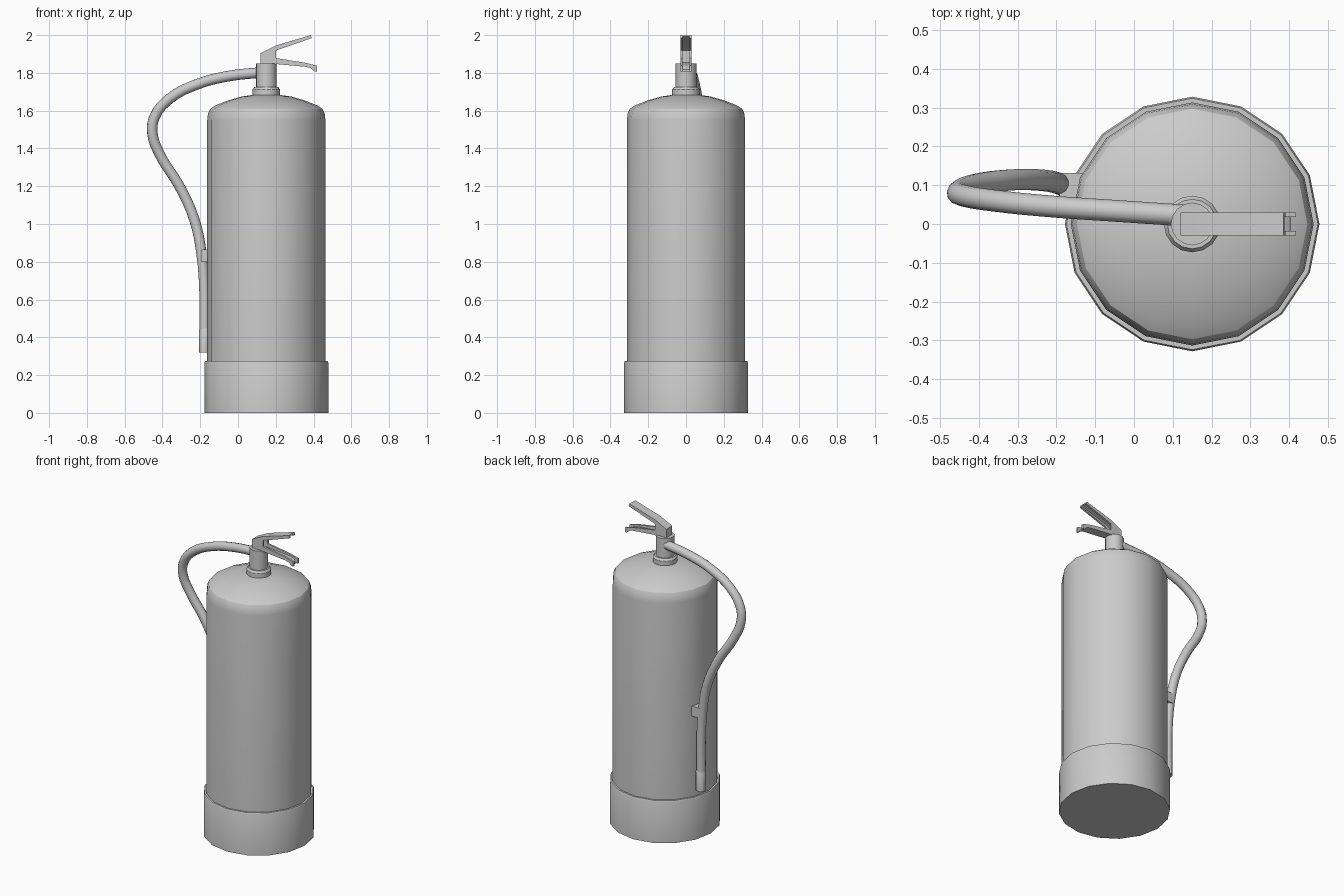
import bpy, bmesh, math

if "Cube" in bpy.data.objects:
    bpy.data.objects.remove(bpy.data.objects["Cube"])

CX = 0.15  # axis of the cylinder body


def finish(name, bm, angle=30):
    bmesh.ops.recalc_face_normals(bm, faces=bm.faces)
    me = bpy.data.meshes.new(name)
    bm.to_mesh(me)
    bm.free()
    ob = bpy.data.objects.new(name, me)
    bpy.context.collection.objects.link(ob)
    bpy.ops.object.select_all(action='DESELECT')
    ob.select_set(True)
    bpy.context.view_layer.objects.active = ob
    bpy.ops.object.shade_smooth_by_angle(angle=math.radians(angle))
    return ob


def lathe(name, profile, sides=16, centre=(CX, 0)):
    """Turn an (r, z) profile round a vertical axis, capped at both ends."""
    bm = bmesh.new()
    rings = []
    for r, z in profile:
        rings.append([bm.verts.new((centre[0] + r * math.cos(2 * math.pi * i / sides),
                                    centre[1] + r * math.sin(2 * math.pi * i / sides), z))
                      for i in range(sides)])
    for a, b in zip(rings, rings[1:]):
        for i in range(sides):
            j = (i + 1) % sides
            bm.faces.new((a[i], a[j], b[j], b[i]))
    bm.faces.new(rings[0][::-1])
    bm.faces.new(rings[-1])
    return finish(name, bm)


def add_slab(bm, outline, y0, y1):
    """Extrude an (x, z) outline from y0 to y1."""
    a = [bm.verts.new((x, y0, z)) for x, z in outline]
    b = [bm.verts.new((x, y1, z)) for x, z in outline]
    bm.faces.new(a)
    bm.faces.new(b[::-1])
    for i in range(len(a)):
        j = (i + 1) % len(a)
        bm.faces.new((a[i], b[i], b[j], a[j]))


def channel(name, side, web, half=0.03, wall=0.012):
    """Folded lever: two side walls joined by a thin web."""
    bm = bmesh.new()
    add_slab(bm, side, -half, -half + wall)
    add_slab(bm, side, half - wall, half)
    add_slab(bm, web, -half + wall, half - wall)
    return finish(name, bm)


# Tank, base skirt and valve
lathe("tank", [(0.313, 0.2), (0.313, 1.55), (0.309, 1.585), (0.297, 1.61),
               (0.27, 1.628), (0.2, 1.655), (0.13, 1.675), (0.06, 1.685)])
lathe("base_skirt", [(0.328, 0), (0.328, 0.265), (0.324, 0.275), (0.31, 0.275)])
lathe("neck_collar", [(0.073, 1.67), (0.073, 1.712), (0.064, 1.725), (0.05, 1.725)])
lathe("valve_stem", [(0.055, 1.7), (0.055, 1.85)])

# Upper lever: channel open downwards
channel("upper_lever",
        [(0.12, 1.845), (0.12, 1.905), (0.198, 1.944), (0.385, 2.0),
         (0.391, 1.984), (0.2, 1.918), (0.2, 1.845)],
        [(0.12, 1.845), (0.12, 1.905), (0.198, 1.944), (0.385, 2.0),
         (0.388, 1.992), (0.2, 1.934), (0.17, 1.918), (0.17, 1.845)])

# Lower handle: channel open upwards with a hooked tip
channel("lower_handle",
        [(0.19, 1.848), (0.19, 1.88), (0.36, 1.853), (0.417, 1.838), (0.417, 1.808),
         (0.405, 1.808), (0.385, 1.826), (0.36, 1.832)],
        [(0.19, 1.848), (0.19, 1.858), (0.36, 1.842), (0.385, 1.836), (0.405, 1.818),
         (0.405, 1.808), (0.385, 1.826), (0.36, 1.832)])

# Hose swept along a smooth path
path = [(0.13, 0.022, 1.803), (-0.05, 0.034, 1.783), (-0.21, 0.045, 1.742),
        (-0.36, 0.06, 1.665), (-0.44, 0.073, 1.57), (-0.453, 0.083, 1.48),
        (-0.415, 0.1, 1.37), (-0.31, 0.114, 1.2), (-0.23, 0.112, 1.02),
        (-0.193, 0.104, 0.84), (-0.177, 0.098, 0.62), (-0.177, 0.097, 0.44)]
cu = bpy.data.curves.new("hose", 'CURVE')
cu.dimensions = '3D'
cu.bevel_depth = 0.028
cu.bevel_resolution = 4
cu.resolution_u = 4
cu.use_fill_caps = True
sp = cu.splines.new('BEZIER')
sp.bezier_points.add(len(path) - 1)
for p, co in zip(sp.bezier_points, path):
    p.co = co
    p.handle_left_type = p.handle_right_type = 'AUTO'
hose = bpy.data.objects.new("hose", cu)
bpy.context.collection.objects.link(hose)

# Nozzle at the hose end
lathe("nozzle", [(0.02, 0.32), (0.031, 0.32), (0.031, 0.44), (0.026, 0.45)],
      12, (-0.175, 0.097))

# Clip holding the hose to the tank
bm = bmesh.new()
add_slab(bm, [(-0.192, 0.8), (-0.13, 0.8), (-0.13, 0.865), (-0.192, 0.865)], 0.066, 0.132)
finish("hose_clip", bm)
